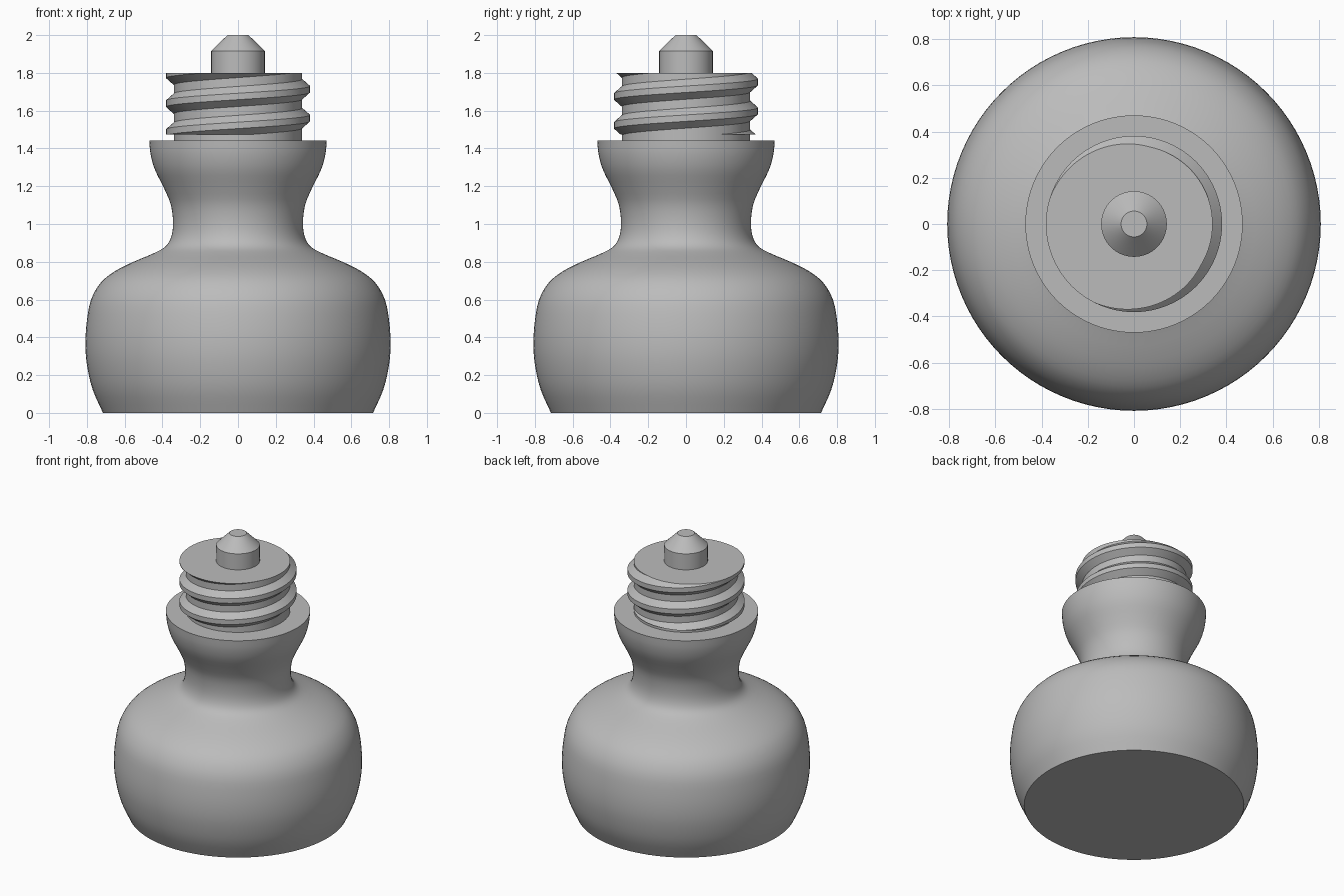
import bpy, bmesh, math
from mathutils import Vector

if "Cube" in bpy.data.objects:
    bpy.data.objects.remove(bpy.data.objects["Cube"])

grey = bpy.data.materials.new("plain grey")
grey.diffuse_color = (0.5, 0.5, 0.5, 1)
grey.use_nodes = True
grey.node_tree.nodes["Principled BSDF"].inputs["Base Color"].default_value = grey.diffuse_color


def finish(bm, name, angle=30):
    bmesh.ops.recalc_face_normals(bm, faces=bm.faces)
    mesh = bpy.data.meshes.new(name)
    bm.to_mesh(mesh)
    bm.free()
    obj = bpy.data.objects.new(name, mesh)
    bpy.context.collection.objects.link(obj)
    mesh.materials.append(grey)
    bpy.ops.object.select_all(action='DESELECT')
    obj.select_set(True)
    bpy.context.view_layer.objects.active = obj
    bpy.ops.object.shade_smooth_by_angle(angle=math.radians(angle))
    return obj


def lathe(name, profile, sides=96, angle=30):
    """Closed turned solid from (radius, height) points, capped at both ends."""
    bm = bmesh.new()
    rings = [[bm.verts.new((r * math.cos(2 * math.pi * i / sides),
                            r * math.sin(2 * math.pi * i / sides), z))
              for i in range(sides)] for r, z in profile]
    for a, b in zip(rings, rings[1:]):
        for i in range(sides):
            j = (i + 1) % sides
            bm.faces.new((a[i], a[j], b[j], b[i]))
    bm.faces.new(rings[0][::-1])
    bm.faces.new(rings[-1])
    return finish(bm, name, angle)


def smooth_curve(points, steps=3):
    """Catmull-Rom curve through the points."""
    p = [Vector(q) for q in points]
    p = [2 * p[0] - p[1]] + p + [2 * p[-1] - p[-2]]
    out = []
    for a, b, c, d in zip(p, p[1:], p[2:], p[3:]):
        for s in range(steps):
            t = s / steps
            out.append(0.5 * (2 * b + (c - a) * t + (2 * a - 5 * b + 4 * c - d) * t * t
                              + (3 * b - a - 3 * c + d) * t ** 3))
    return out + [p[-2]]


# Rounded base, waist and flared collar
lathe("body", smooth_curve([
    (0.715, 0), (0.77, 0.125), (0.799, 0.25), (0.808, 0.36), (0.801, 0.48),
    (0.778, 0.6), (0.726, 0.69), (0.652, 0.75), (0.56, 0.797), (0.46, 0.839),
    (0.39, 0.876), (0.356, 0.925), (0.344, 1.0), (0.355, 1.1), (0.392, 1.19),
    (0.44, 1.288), (0.463, 1.37), (0.47, 1.443)]))

# Core of the screw and the pointed pin on it
lathe("screw_core", [(0.34, 1.43), (0.34, 1.8)])
lathe("tip_pin", [(0.142, 1.79), (0.142, 1.915), (0.056, 2.0)], 64)

# Right-handed thread: trapezoid swept along a helix
PITCH, STEPS = 0.153, 96
SECTION = [(0.33, -0.062), (0.381, -0.017), (0.381, 0.017), (0.33, 0.062)]
bm = bmesh.new()
rings = []
for i in range(-STEPS, int(3 * STEPS) + 1):
    turn = i / STEPS
    ang = math.pi + 2 * math.pi * turn
    rings.append([bm.verts.new((r * math.cos(ang), r * math.sin(ang),
                                1.484 + PITCH * turn + dz)) for r, dz in SECTION])
for a, b in zip(rings, rings[1:]):
    for k in range(4):
        bm.faces.new((a[k], a[(k + 1) % 4], b[(k + 1) % 4], b[k]))
bm.faces.new(rings[0])
bm.faces.new(rings[-1])
# Trim both thread ends flat and close the cuts
for z, up in ((1.475, -1), (1.8, 1)):
    bmesh.ops.bisect_plane(bm, geom=bm.verts[:] + bm.edges[:] + bm.faces[:], dist=1e-6,
                           plane_co=(0, 0, z), plane_no=(0, 0, up), clear_outer=True)
    bmesh.ops.holes_fill(bm, edges=[e for e in bm.edges if e.is_boundary], sides=0)
finish(bm, "screw_thread", 25)
